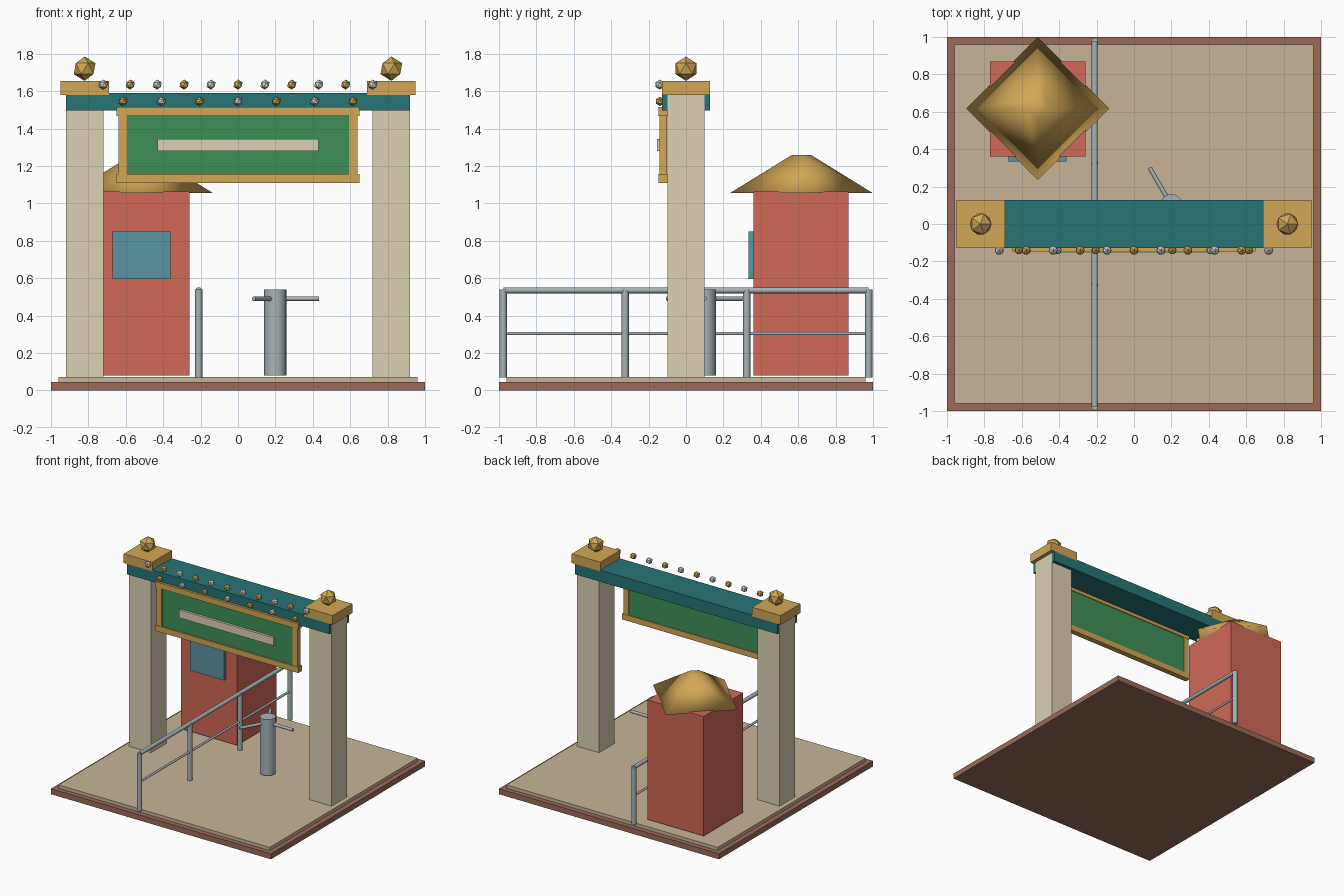
import bpy
from math import radians, cos, sin
from mathutils import Vector

if "Cube" in bpy.data.objects:
    bpy.data.objects.remove(bpy.data.objects["Cube"])


def mat(name, hexcol):
    m = bpy.data.materials.new(name)
    rgb = [int(hexcol[i:i + 2], 16) / 255 for i in (0, 2, 4)]
    m.diffuse_color = [c / 12.92 if c < 0.04 else ((c + 0.055) / 1.055) ** 2.4 for c in rgb] + [1]
    m.use_nodes = True
    m.node_tree.nodes["Principled BSDF"].inputs["Base Color"].default_value = m.diffuse_color
    return m


BROWN, TAN = mat("brown", "9C6B5A"), mat("tan", "C8B497")
CREAM, TEAL = mat("cream", "DCD1B4"), mat("teal", "277576")
GOLD, GREEN = mat("gold", "D2A755"), mat("green", "3F8F57")
RED, GLASS = mat("red", "D06857"), mat("glass", "5B93A4")
STEEL, SILVER = mat("steel", "A9B4B8"), mat("silver", "D5D2C8")


def finish(name, m):
    o = bpy.context.object
    o.name = name
    o.data.materials.append(m)
    return o


def box(name, m, x0, x1, y0, y1, z0, z1):
    bpy.ops.mesh.primitive_cube_add(size=1, location=((x0 + x1) / 2, (y0 + y1) / 2, (z0 + z1) / 2))
    o = finish(name, m)
    o.scale = (x1 - x0, y1 - y0, z1 - z0)
    bpy.ops.object.transform_apply(location=False, rotation=False, scale=True)
    return o


def rod(name, m, a, b, r, sides=12):
    a, b = Vector(a), Vector(b)
    d = b - a
    bpy.ops.mesh.primitive_cylinder_add(vertices=sides, radius=r, depth=d.length, location=(a + b) / 2,
                                        rotation=d.to_track_quat('Z', 'Y').to_euler())
    o = finish(name, m)
    bpy.ops.object.shade_smooth_by_angle(angle=radians(40))
    return o


def ball(name, m, loc, r):
    bpy.ops.mesh.primitive_ico_sphere_add(subdivisions=1, radius=r, location=loc)
    return finish(name, m)


# ground slab and paving
box("base_slab", BROWN, -1, 1, -1, 1, 0, 0.045)
box("paving", TAN, -0.96, 0.96, -0.96, 0.96, 0.045, 0.072)

# gateway: pillars, caps, finials and crossbeam
for side, s in (("left", -1), ("right", 1)):
    x = 0.82 * s
    box(side + "_pillar", CREAM, x - 0.1, x + 0.1, -0.1, 0.1, 0.07, 1.58)
    box(side + "_pillar_cap", GOLD, x - 0.13, x + 0.13, -0.127, 0.127, 1.58, 1.655)
    ball(side + "_finial", GOLD, (x, 0, 1.72), 0.065)
box("crossbeam", TEAL, -0.919, 0.919, -0.127, 0.127, 1.495, 1.59)

# hanging sign with frame and blank strip
box("sign_panel", GREEN, -0.61, 0.61, -0.135, -0.107, 1.14, 1.48)
box("sign_strip", CREAM, -0.43, 0.43, -0.155, -0.13, 1.28, 1.345)
for name, z in (("bottom", 1.11), ("top", 1.468)):
    box("sign_frame_" + name, GOLD, -0.65, 0.65, -0.146, -0.1, z, z + 0.047)
for name, s in (("left", -1), ("right", 1)):
    box("sign_frame_" + name, GOLD, 0.617 * s - 0.023, 0.617 * s + 0.023, -0.142, -0.102, 1.13, 1.5)

# two rows of alternating light bulbs
for i in range(11):
    ball("upper_bulb", GOLD if i % 2 else SILVER, (-0.72 + 0.144 * i, -0.14, 1.635), 0.027)
for i in range(7):
    ball("lower_bulb", SILVER if i % 2 else GOLD, (-0.615 + 0.205 * i, -0.14, 1.545), 0.025)

# ticket booth with window and tent-like roof
box("booth", RED, -0.77, -0.26, 0.36, 0.87, 0.08, 1.062)
box("booth_window", GLASS, -0.67, -0.362, 0.335, 0.37, 0.595, 0.85)
bpy.ops.mesh.primitive_cone_add(vertices=4, radius1=0.382, radius2=0.05, depth=0.205,
                                location=(-0.515, 0.617, 1.157))
finish("booth_roof", GOLD)
bpy.ops.object.shade_smooth()

# queue railing
X = -0.21
for y in (-0.977, -0.325, 0.325, 0.977):
    rod("rail_post", STEEL, (X, y, 0.07), (X, y, 0.54), 0.019)
rod("top_rail", STEEL, (X, -0.975, 0.535), (X, 0.975, 0.535), 0.016)
rod("middle_rail", STEEL, (X, -0.97, 0.304), (X, 0.97, 0.304), 0.009)

# turnstile with three arms
rod("turnstile_post", STEEL, (0.2, 0.1, 0.08), (0.2, 0.1, 0.54), 0.06, 16)
for k in range(3):
    a = radians(120 * k)
    rod("turnstile_arm", STEEL, (0.2, 0.1, 0.49),
        (0.2 + 0.232 * cos(a), 0.1 + 0.232 * sin(a), 0.49), 0.012)
